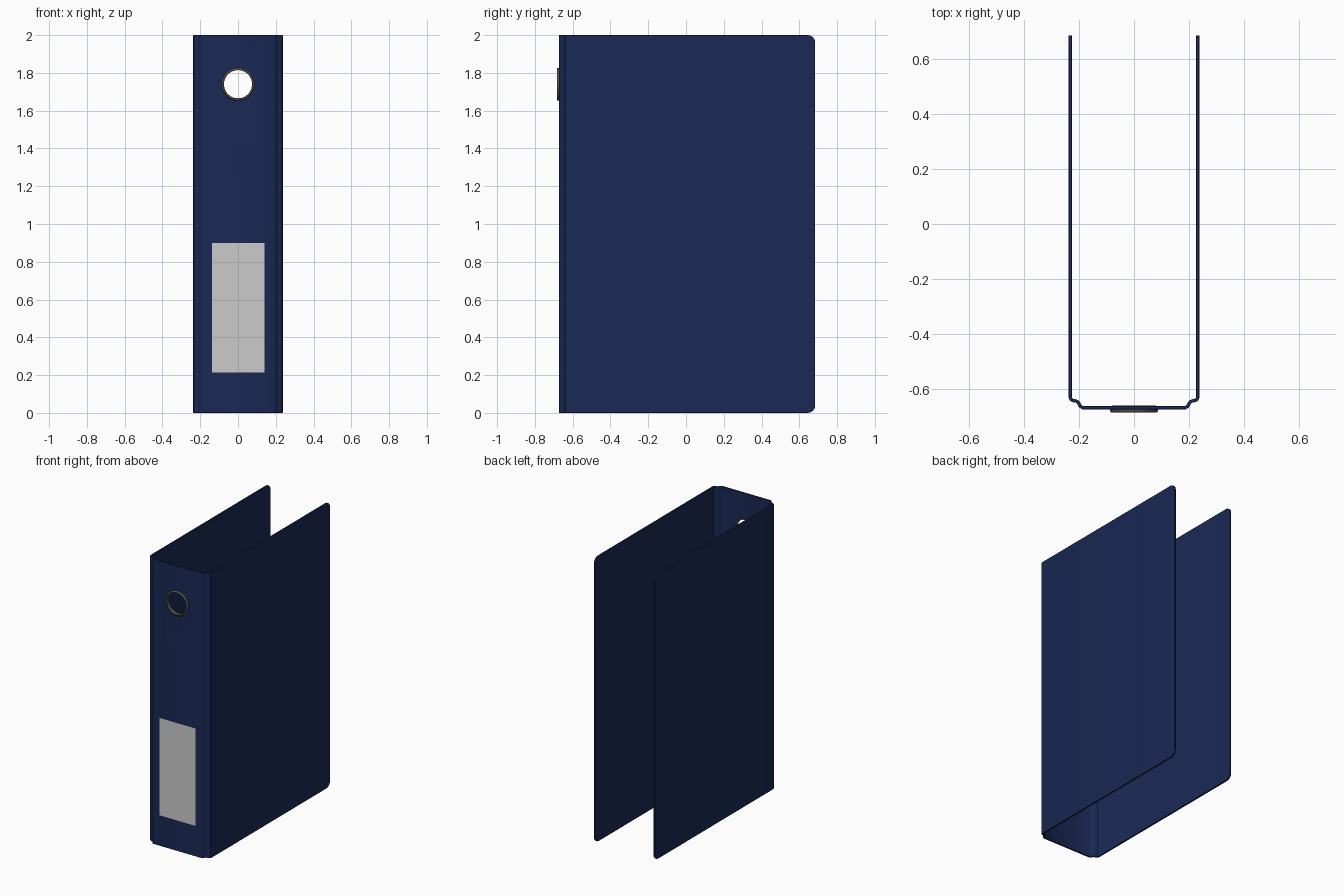
import bpy, bmesh, math
from mathutils import Vector, Matrix

if "Cube" in bpy.data.objects:
    bpy.data.objects.remove(bpy.data.objects["Cube"])

def material(name, rgb):
    m = bpy.data.materials.new(name)
    m.diffuse_color = (*rgb, 1)
    m.use_nodes = True
    m.node_tree.nodes["Principled BSDF"].inputs["Base Color"].default_value = m.diffuse_color
    return m

def add_object(name, bm, mat=None):
    bmesh.ops.recalc_face_normals(bm, faces=bm.faces[:])
    me = bpy.data.meshes.new(name)
    bm.to_mesh(me)
    bm.free()
    ob = bpy.data.objects.new(name, me)
    bpy.context.collection.objects.link(ob)
    if mat:
        me.materials.append(mat)
    return ob

def activate(ob):
    bpy.ops.object.select_all(action='DESELECT')
    ob.select_set(True)
    bpy.context.view_layer.objects.active = ob

def offset(path, d):
    """Mitred offset of an open 2D path."""
    out = []
    for i, p in enumerate(path):
        a = (p - path[i - 1]).normalized() if i else None
        b = (path[i + 1] - p).normalized() if i < len(path) - 1 else None
        a, b = a or b, b or a
        na, nb = Vector((-a.y, a.x)), Vector((-b.y, b.x))
        n = (na + nb).normalized()
        out.append(p + n * d / n.dot(na))
    return out

navy = material("navy_board", (0.01, 0.022, 0.09))
metal = material("dark_metal", (0.1, 0.085, 0.07))
T, HEIGHT, HOLE_Z = 0.012, 2.0, 1.74

# Folded cover: side boards, curved hinge grooves and spine in one sheet
half = [(-0.231, 0.684), (-0.231, -0.628), (-0.229, -0.635), (-0.222, -0.640),
        (-0.210, -0.642), (-0.203, -0.646), (-0.199, -0.653), (-0.195, -0.661),
        (-0.186, -0.666)]
path = [Vector(p) for p in half] + [Vector((-x, y)) for x, y in reversed(half)]
outline = offset(path, T / 2) + offset(path, -T / 2)[::-1]
bm = bmesh.new()
face = bm.faces.new([bm.verts.new((p.x, p.y, 0)) for p in outline])
ext = bmesh.ops.extrude_face_region(bm, geom=[face])
bmesh.ops.translate(bm, vec=(0, 0, HEIGHT),
                    verts=[v for v in ext['geom'] if isinstance(v, bmesh.types.BMVert)])

# Rounded free corners of the side boards
corners = [e for e in bm.edges if all(v.co.y > 0.6 for v in e.verts)
           and abs(e.verts[0].co.z - e.verts[1].co.z) < 1e-5]
bmesh.ops.bevel(bm, geom=corners, offset=0.04, segments=6, profile=0.5, affect='EDGES')
cover = add_object("folded_cover", bm, navy)

# Finger hole through the spine
bm = bmesh.new()
bmesh.ops.create_cone(bm, cap_ends=True, segments=48, radius1=0.08, radius2=0.08, depth=0.2,
                      matrix=Matrix.Translation((0, -0.666, HOLE_Z)) @ Matrix.Rotation(math.pi / 2, 4, 'X'))
cutter = add_object("hole_cutter", bm)
cutter.hide_render = True
mod = cover.modifiers.new("finger_hole", 'BOOLEAN')
mod.operation, mod.object, mod.solver = 'DIFFERENCE', cutter, 'EXACT'
activate(cover)
bpy.ops.object.modifier_apply(modifier=mod.name)
bpy.data.objects.remove(cutter)

# Softened board edges
bev = cover.modifiers.new("soft_edges", 'BEVEL')
bev.width, bev.segments, bev.limit_method, bev.angle_limit = 0.002, 2, 'ANGLE', math.radians(60)
bpy.ops.object.shade_smooth_by_angle(angle=math.radians(35))

# Metal grommet, a turned ring lining the hole
prof = [(0.0745, -0.659), (0.0745, -0.680), (0.0765, -0.6835), (0.083, -0.6835),
        (0.0865, -0.680), (0.0865, -0.671), (0.0805, -0.671), (0.0805, -0.659)]
N = 48
bm = bmesh.new()
rings = [[bm.verts.new((r * math.cos(2 * math.pi * i / N), y,
                        HOLE_Z + r * math.sin(2 * math.pi * i / N))) for r, y in prof] for i in range(N)]
for i in range(N):
    a, b = rings[i], rings[(i + 1) % N]
    for j in range(len(prof)):
        k = (j + 1) % len(prof)
        bm.faces.new((a[j], a[k], b[k], b[j]))
grommet = add_object("finger_hole_grommet", bm, metal)
activate(grommet)
bpy.ops.object.shade_smooth_by_angle(angle=math.radians(50))

# Paper label on the spine
bm = bmesh.new()
bmesh.ops.create_cube(bm, size=1, matrix=Matrix.Translation((0.002, -0.672, 0.557))
                      @ Matrix.Diagonal((0.278, 0.003, 0.684, 1)))
add_object("spine_label", bm)
